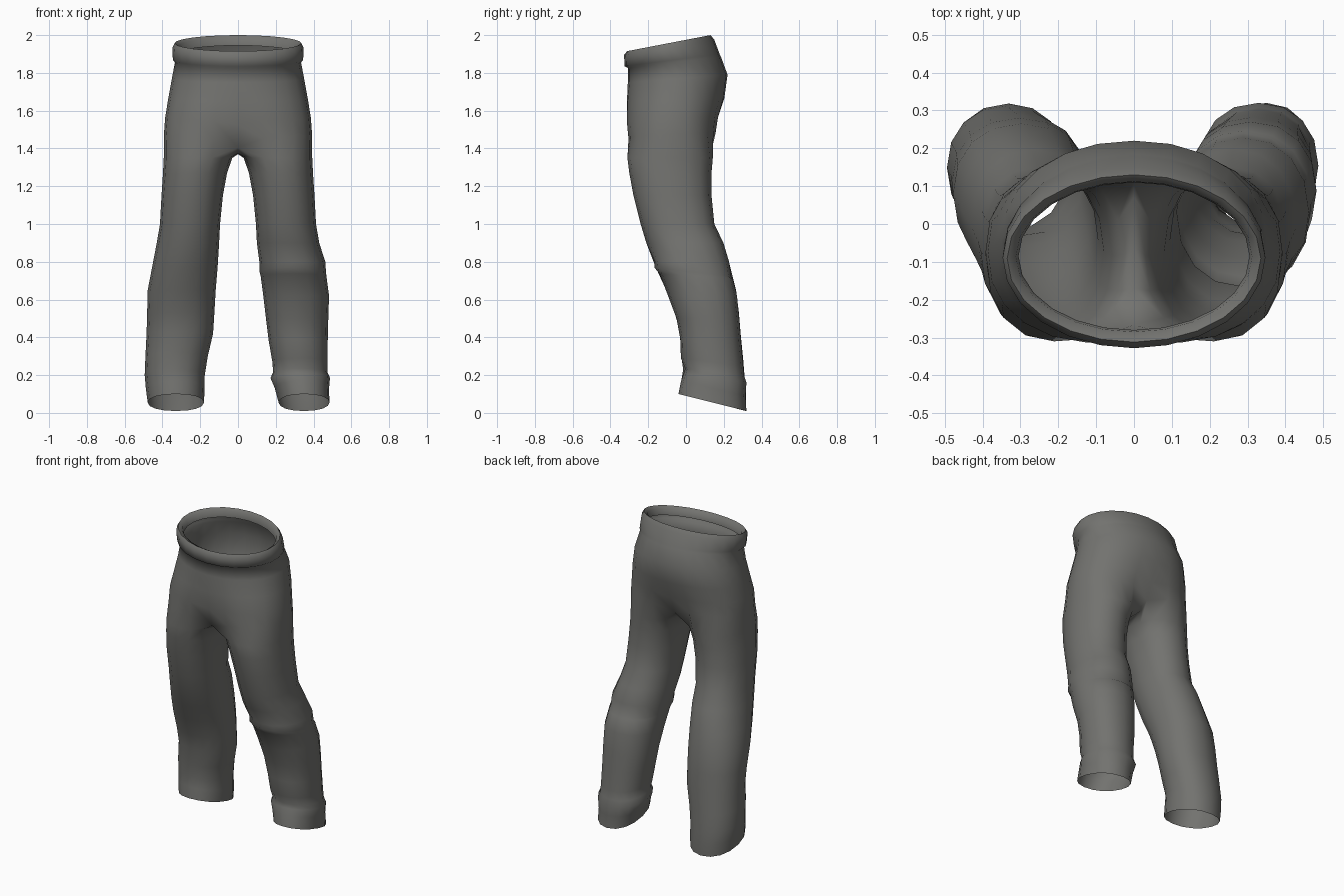
import bpy, bmesh, math

HALF = 12            # segments round one half of the hips
LEG = HALF + 4       # sides of a leg

fabric = bpy.data.materials.new("charcoal fabric")
fabric.diffuse_color = (0.17, 0.17, 0.16, 1)


def spow(v, e):
    return math.copysign(abs(v) ** e, v)


# Hips, top to bottom: z front, z back, half width, y front, y back, centre dent, roundness exponent
HIPS = [
    (1.865, 1.945, .305, -.28, .11, 0, 1),
    (1.90, 1.985, .312, -.285, .112, 0, 1),
    (1.915, 2.00, .335, -.312, .13, 0, 1),
    (1.895, 1.975, .347, -.328, .15, 0, 1),
    (1.835, 1.90, .345, -.325, .178, 0, 1),
    (1.825, 1.885, .334, -.306, .185, 0, 1),
    (1.75, 1.79, .350, -.308, .220, 0, .95),
    (1.65, 1.67, .370, -.318, .208, .02, .9),
    (1.55, 1.57, .386, -.326, .182, .10, .84),
    (1.46, 1.49, .392, -.320, .172, .22, .80),
]
# Legs, top to bottom: z, tilt, x inner, x outer, y front, y back
THIGH = [
    (1.35, 0, .030, .393, -.310, .142),
    (1.27, 0, .058, .397, -.300, .135),
    (1.15, 0, .080, .405, -.278, .135),
    (1.00, 0, .095, .413, -.240, .150),
    (.90, 0, .100, .430, -.210, .198),
]
LEFT = THIGH + [
    (.77, 0, .108, .455, -.160, .235),
    (.65, 0, .118, .478, -.105, .265),
    (.53, 0, .125, .481, -.060, .280),
    (.42, -.01, .132, .484, -.032, .290),
    (.30, -.02, .160, .490, -.028, .303),
    (.20, -.03, .176, .494, -.015, .312),
    (.13, -.04, .177, .488, -.025, .318),
    (.055, -.045, .180, .478, -.035, .318),
]
RIGHT = THIGH + [
    (.80, .00, .113, .462, -.165, .228),
    (.745, -.025, .115, .466, -.168, .240),   # knee fold
    (.725, -.012, .120, .468, -.140, .247),
    (.62, 0, .134, .482, -.095, .270),
    (.50, 0, .148, .478, -.050, .282),
    (.38, -.01, .163, .475, -.030, .292),
    (.27, -.02, .182, .474, -.027, .303),
    (.215, -.02, .186, .474, -.004, .308),    # cuff pinch
    (.185, -.025, .172, .487, -.012, .320),
    (.13, -.04, .195, .482, -.026, .315),
    (.055, -.045, .215, .484, -.040, .320),
]

bm = bmesh.new()


def hip_ring(zf, zb, hw, y0, y1, dent, e):
    """Closed ring that starts at the front centre and runs round by +x."""
    ring = []
    for i in range(2 * HALF):
        a = math.pi * i / HALF - math.pi / 2
        x, s = hw * spow(math.cos(a), e), spow(math.sin(a), e)
        if i % HALF == 0:
            x = 0
        y = (y0 + y1) / 2 + s * (y1 - y0) / 2 * (1 - dent * math.exp(-(x / .1) ** 2))
        z = zf + (zb - zf) * (s + 1) / 2 - .25 * dent * math.exp(-(x / .1) ** 2)
        ring.append(bm.verts.new((x, y, z)))
    return ring


def leg_ring(side, z, tilt, xi, xo, y0, y1):
    ring = []
    for i in range(LEG):
        a = (i - HALF / 2) * 2 * math.pi / LEG
        c, s = spow(math.cos(a), .92), spow(math.sin(a), .92)
        ring.append(bm.verts.new((side * ((xi + xo) / 2 + c * (xo - xi) / 2),
                                  (y0 + y1) / 2 + s * (y1 - y0) / 2, z + tilt * s)))
    return ring


def bridge(a, b):
    n = len(a)
    for i in range(n):
        j = (i + 1) % n
        bm.faces.new((a[i], b[i], b[j], a[j]))


# Waistband and hips
rings = [hip_ring(*h) for h in HIPS]
for a, b in zip(rings, rings[1:]):
    bridge(a, b)
last = rings[-1]

# Crotch seam from back to front, shared by both legs
seam = [bm.verts.new(p) for p in ((0, .07, 1.39), (0, -.06, 1.37), (0, -.17, 1.375))]

# Legs
for side, table in ((1, RIGHT), (-1, LEFT)):
    half = [last[(side * i) % (2 * HALF)] for i in range(HALF + 1)]
    prev = half + seam
    for row in table:
        ring = leg_ring(side, *row)
        bridge(prev, ring)
        prev = ring

bmesh.ops.recalc_face_normals(bm, faces=bm.faces)
# Keep normals pointing outward, judged on the outermost hip face
outer = max(bm.faces, key=lambda f: f.calc_center_median().x)
if outer.normal.x < 0:
    bmesh.ops.reverse_faces(bm, faces=bm.faces)

mesh = bpy.data.meshes.new("trousers")
bm.to_mesh(mesh)
bm.free()
mesh.materials.append(fabric)
trousers = bpy.data.objects.new("trousers", mesh)
bpy.context.collection.objects.link(trousers)
bpy.context.view_layer.objects.active = trousers
trousers.select_set(True)
bpy.ops.object.shade_smooth_by_angle(angle=math.radians(75))
